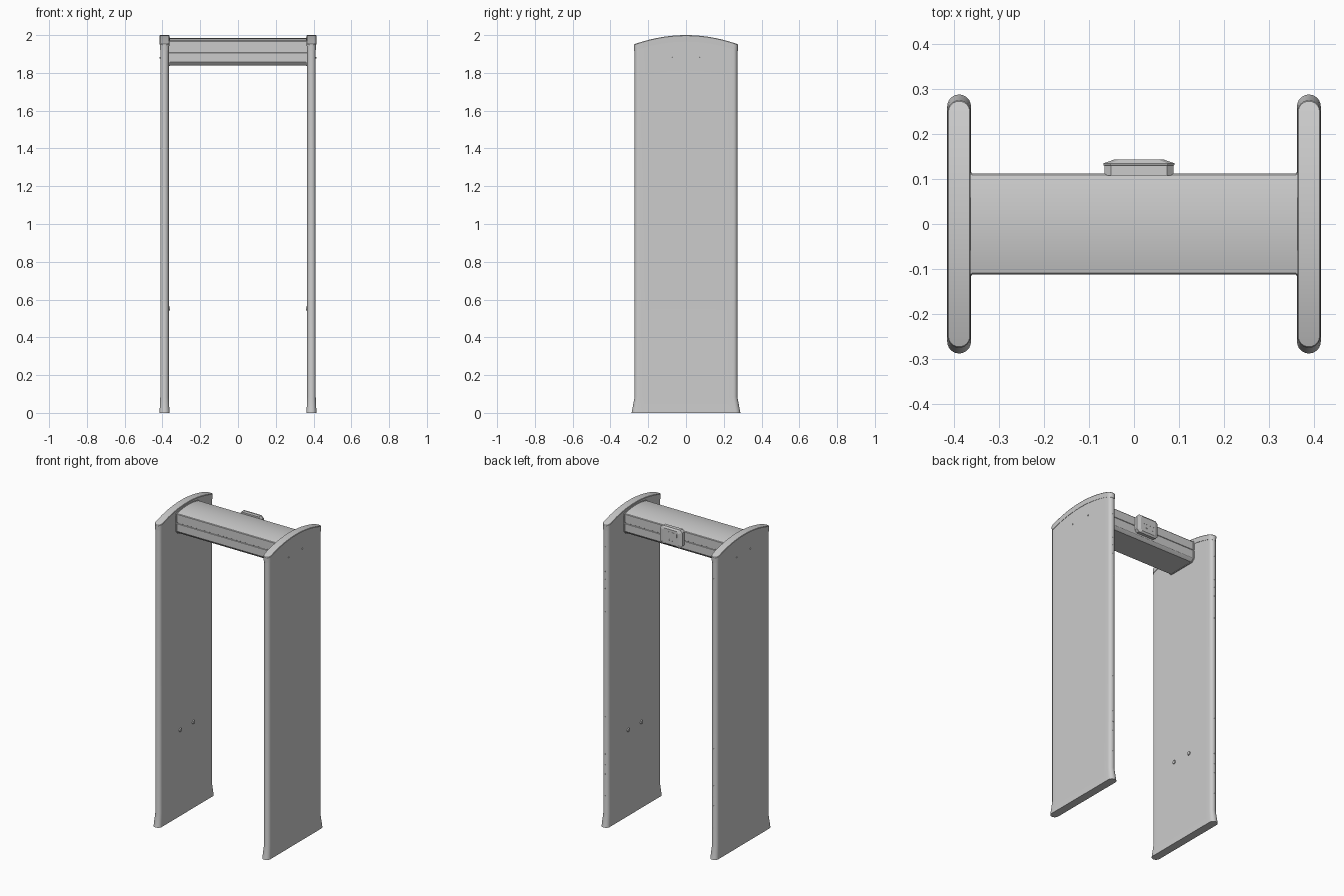
import bpy, bmesh, math
from mathutils import Matrix, Vector

if "Cube" in bpy.data.objects:
    bpy.data.objects.remove(bpy.data.objects["Cube"])

CX = 0.389  # centre of each side panel


def finish(name, bm, smooth=True):
    bmesh.ops.recalc_face_normals(bm, faces=bm.faces)
    me = bpy.data.meshes.new(name)
    bm.to_mesh(me)
    bm.free()
    ob = bpy.data.objects.new(name, me)
    bpy.context.collection.objects.link(ob)
    if smooth:
        bpy.ops.object.select_all(action='DESELECT')
        ob.select_set(True)
        bpy.context.view_layer.objects.active = ob
        bpy.ops.object.shade_smooth_by_angle(angle=math.radians(30))
    return ob


def loft(bm, rings, caps=True):
    vs = [[bm.verts.new(p) for p in r] for r in rings]
    n = len(vs[0])
    for a, b in zip(vs, vs[1:]):
        for i in range(n):
            j = (i + 1) % n
            bm.faces.new((a[i], a[j], b[j], b[i]))
    if caps:
        bm.faces.new(vs[0])
        bm.faces.new(vs[-1])
    return vs


def stadium(hy, r):
    """Outline with rounded ends; one side up in y, the other mirrored back."""
    end = [(r * math.cos(a), hy - r + r * math.sin(a))
           for a in (math.pi / 2 * k / 6 for k in range(7))]
    flat = [(r, (hy - r) * k / 8) for k in range(-7, 8)]
    right = [(x, -y) for x, y in reversed(end)] + flat + end
    left = [(-x, y) for x, y in reversed(right)]
    return right[:-1] + [right[-1]] + left[1:-1]


def arc_z(y):
    return 2.0 - 0.048 * (y / 0.273) ** 2


def strip_cap(bm, ring):
    """Fill a curved stadium end with cross strips."""
    n, h = len(ring), len(ring) // 2
    for i in range(h):
        q = [ring[i], ring[i + 1], ring[(n - i - 1) % n], ring[(n - i) % n]]
        bm.faces.new(list(dict.fromkeys(q)))


def ring3(cx, hy, r, zf):
    return [(cx + x, y, zf(y)) for x, y in stadium(hy, r)]


def button(bm, loc, axis, rad, depth):
    rot = Vector((0, 0, 1)).rotation_difference(Vector(axis)).to_matrix().to_4x4()
    bmesh.ops.create_cone(bm, cap_ends=True, segments=12, radius1=rad, radius2=rad * 0.8,
                          depth=depth, matrix=Matrix.Translation(loc) @ rot)


for side, s in (("left", -1), ("right", 1)):
    cx = s * CX
    # side panel with flared foot
    bm = bmesh.new()
    vs = loft(bm, [ring3(cx, 0.288, 0.0265, lambda y: 0.0),
                   ring3(cx, 0.272, 0.0225, lambda y: 0.085),
                   ring3(cx, 0.272, 0.0225, lambda y: arc_z(y) - 0.03)], caps=False)
    strip_cap(bm, vs[0])
    strip_cap(bm, vs[-1])
    finish(side + "_panel", bm)

    # curved top cap
    bm = bmesh.new()
    vs = loft(bm, [ring3(cx, 0.2745, 0.0245, lambda y: arc_z(y) - 0.035),
                   ring3(cx, 0.2755, 0.0255, lambda y: arc_z(y) - 0.003),
                   ring3(cx, 0.2730, 0.0235, arc_z)], caps=False)
    strip_cap(bm, vs[0])
    strip_cap(bm, vs[-1])
    finish(side + "_top_cap", bm)

    # inner sensor knobs
    bm = bmesh.new()
    for y in (-0.067, 0.067):
        button(bm, (cx - s * 0.0245, y, 0.553), (-s, 0, 0), 0.013, 0.008)
    finish(side + "_sensor_knobs", bm)

    # outer bolts and rear edge screws
    bm = bmesh.new()
    for y in (-0.07, 0.07):
        button(bm, (cx + s * 0.0235, y, 1.88), (s, 0, 0), 0.005, 0.005)
    for z in (1.81, 1.65, 1.6, 1.54, 1.39, 0.71, 0.47, 0.4, 0.34, 0.2):
        button(bm, (cx, 0.272, z), (0, 1, 0), 0.003, 0.003)
    finish(side + "_screws", bm)

# cross beam: half profile (y, z), mirrored
roof = [(0.109 * k / 6, 1.984 - 0.013 * (k / 6) ** 2) for k in range(7)]
half = roof + [(0.112, 1.967), (0.112, 1.914), (0.109, 1.912), (0.109, 1.908),
               (0.112, 1.906), (0.112, 1.858), (0.108, 1.852), (0.094, 1.839)]
profile = half + [(-y, z) for y, z in reversed(half[1:])]
bm = bmesh.new()
loft(bm, [[(x, y, z) for y, z in profile] for x in (-0.37, 0.37)])
finish("cross_beam", bm)

# collars where the beam meets the panels
for side, s in (("left", -1), ("right", 1)):
    bm = bmesh.new()
    loft(bm, [[(s * x, y * 1.025, 1.911 + (z - 1.911) * 1.03) for y, z in profile]
              for x in (0.36, 0.37)])
    finish(side + "_beam_collar", bm)


# control box on the rear of the beam
def box_ring(y, hx, hz, c, zc=1.924):
    pts = [(hx, hz - c), (hx - c, hz), (c - hx, hz), (-hx, hz - c)]
    pts += [(-x, -z) for x, z in pts]
    return [(0.011 + x, y, zc + z) for x, z in pts]


bm = bmesh.new()
loft(bm, [box_ring(0.108, 0.077, 0.057, 0.015), box_ring(0.130, 0.077, 0.057, 0.015),
          box_ring(0.131, 0.079, 0.059, 0.016), box_ring(0.135, 0.079, 0.059, 0.016),
          box_ring(0.143, 0.056, 0.048, 0.012)])
finish("control_box", bm, smooth=False)

# display plate and keys on the control box
bm = bmesh.new()
loft(bm, [box_ring(0.142, 0.045, 0.014, 0.002, 1.942), box_ring(0.1437, 0.045, 0.014, 0.002, 1.942)])
finish("display_plate", bm, smooth=False)
bm = bmesh.new()
for k in range(4):
    button(bm, (-0.022 + 0.022 * k, 0.143, 1.905), (0, 1, 0), 0.005, 0.002)
finish("control_keys", bm)
